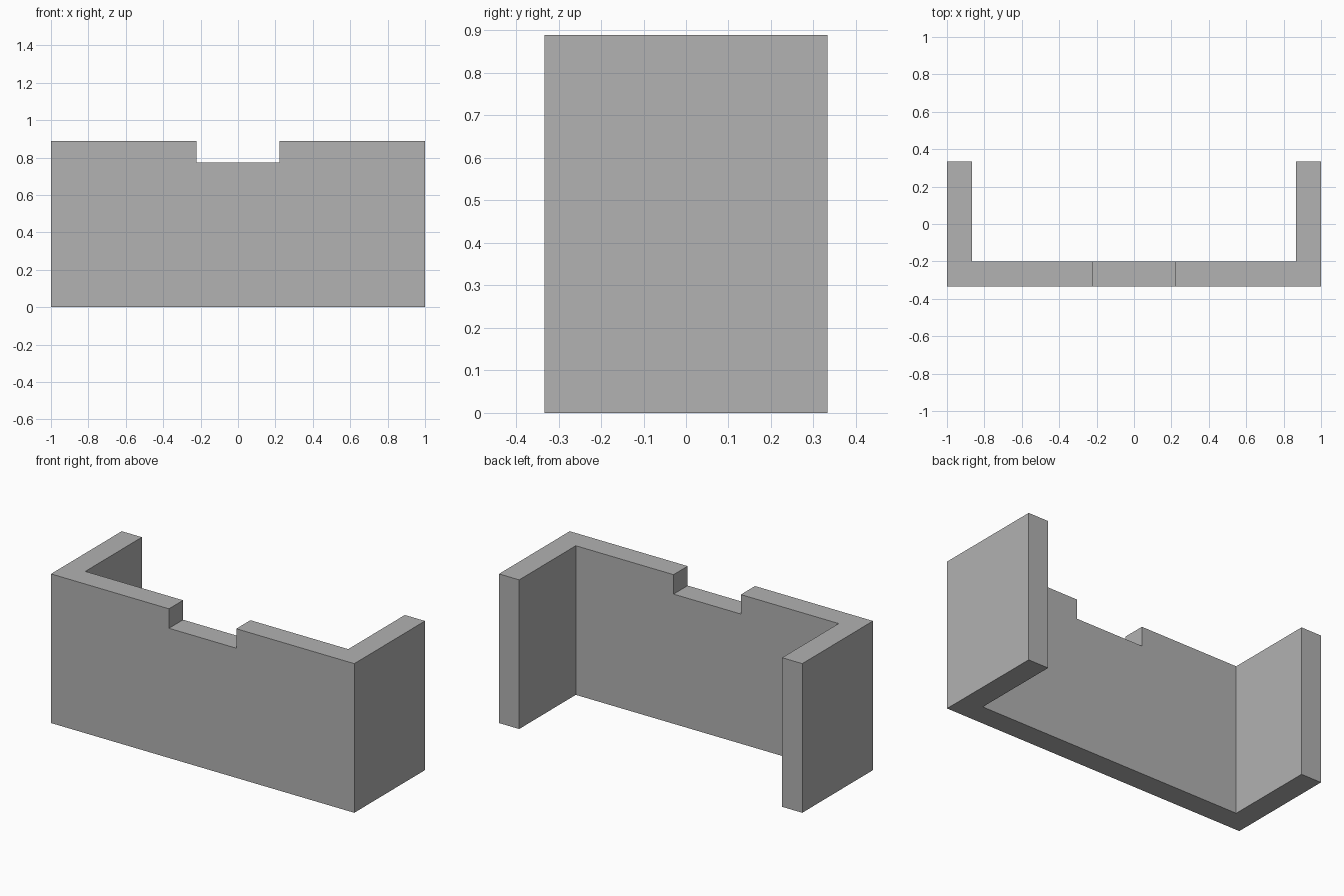
import bpy
import bmesh

if "Cube" in bpy.data.objects:
    bpy.data.objects.remove(bpy.data.objects["Cube"], do_unlink=True)

HALF_W, HALF_D, HEIGHT = 1.0, 0.333, 0.889
WALL = 0.133
NOTCH_HALF, NOTCH_Z = 0.222, 0.773

grey = bpy.data.materials.new("plain grey")
grey.use_nodes = True
colour = (0.445, 0.445, 0.445, 1)
grey.diffuse_color = colour
grey.node_tree.nodes["Principled BSDF"].inputs["Base Color"].default_value = colour


def extrude_outline(name, outline, bottom, top):
    """Solid prism from an xy outline."""
    bm = bmesh.new()
    base = bm.faces.new([bm.verts.new((x, y, bottom)) for x, y in outline])
    result = bmesh.ops.extrude_face_region(bm, geom=[base])
    verts = [g for g in result["geom"] if isinstance(g, bmesh.types.BMVert)]
    bmesh.ops.translate(bm, verts=verts, vec=(0, 0, top - bottom))
    bmesh.ops.recalc_face_normals(bm, faces=bm.faces)
    mesh = bpy.data.meshes.new(name)
    bm.to_mesh(mesh)
    bm.free()
    mesh.materials.append(grey)
    obj = bpy.data.objects.new(name, mesh)
    bpy.context.collection.objects.link(obj)
    return obj


# U-shaped wall, open at the back: right half outline, then mirrored
inner_x, inner_y = HALF_W - WALL, WALL - HALF_D
half = [(HALF_W, -HALF_D), (HALF_W, HALF_D), (inner_x, HALF_D), (inner_x, inner_y)]
outline = half + [(-x, y) for x, y in reversed(half)]
wall = extrude_outline("u_shaped_wall", outline, 0, HEIGHT)

# Notch in the middle of the front wall's top edge
n, front, back = NOTCH_HALF, -HALF_D - WALL, inner_y + WALL
cutter = extrude_outline("notch_cutter", [(-n, front), (n, front), (n, back), (-n, back)],
                         NOTCH_Z, HEIGHT + WALL)
cutter.hide_render = True
notch = wall.modifiers.new("notch", "BOOLEAN")
notch.operation = "DIFFERENCE"
notch.solver = "EXACT"
notch.object = cutter

bpy.context.view_layer.objects.active = wall
bpy.ops.object.modifier_apply(modifier=notch.name)
bpy.data.objects.remove(cutter, do_unlink=True)
